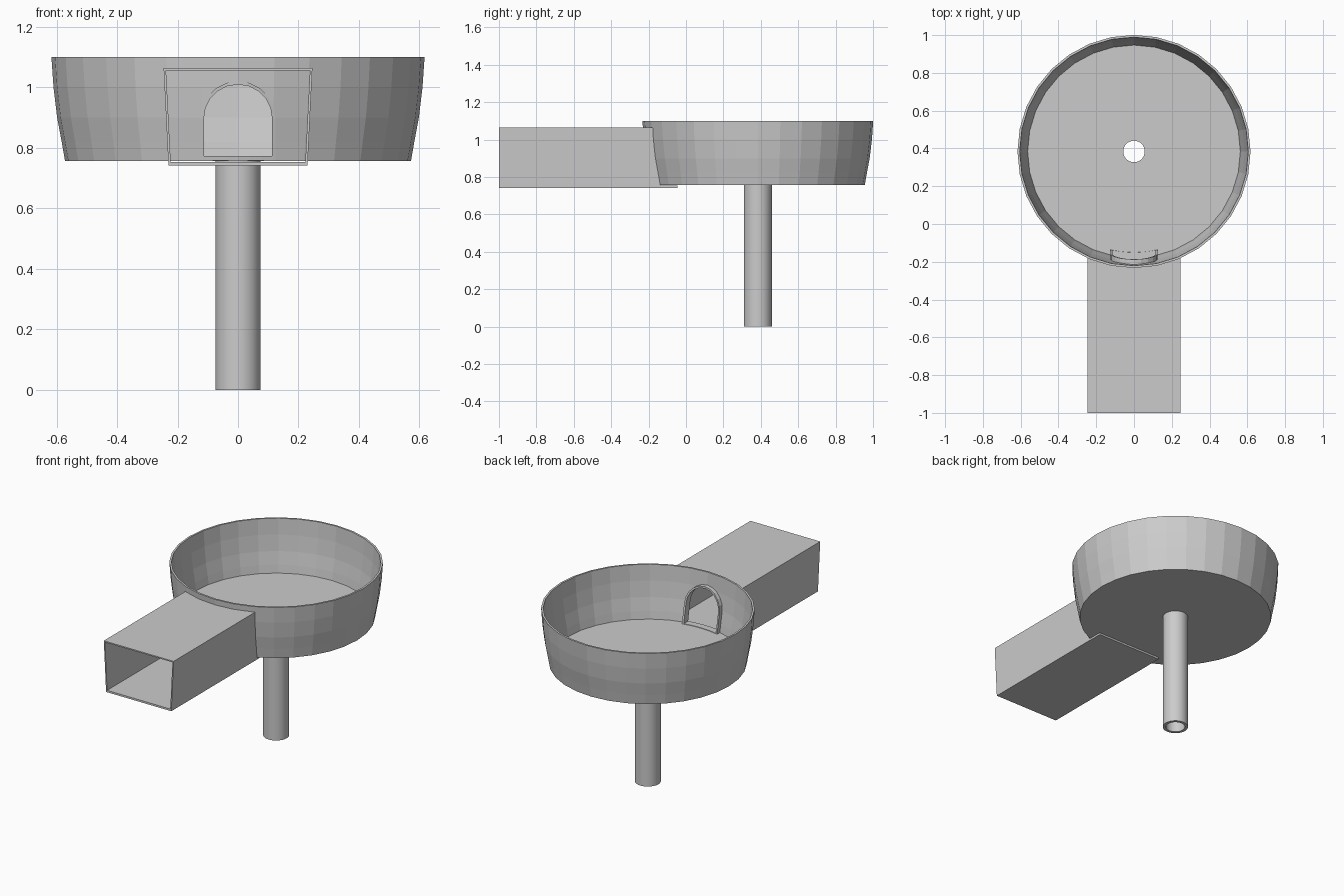
import bpy, bmesh, math

if "Cube" in bpy.data.objects:
    bpy.data.objects.remove(bpy.data.objects["Cube"])

CY = 0.384                      # bowl axis position in y
OUTER = [(0.572, 0.757), (0.583, 0.82), (0.598, 0.90), (0.61, 1.0), (0.617, 1.10)]
WALL = 0.012


def make(name, verts, faces):
    bm = bmesh.new()
    vs = [bm.verts.new(v) for v in verts]
    for f in faces:
        bm.faces.new([vs[i] for i in f])
    bmesh.ops.recalc_face_normals(bm, faces=bm.faces)
    me = bpy.data.meshes.new(name)
    bm.to_mesh(me)
    bm.free()
    ob = bpy.data.objects.new(name, me)
    bpy.context.collection.objects.link(ob)
    return ob


def lathe(name, profile, sides):
    """Revolve a closed (r, z) profile around the bowl axis."""
    n = len(profile)
    verts = [(r * math.cos(2 * math.pi * s / sides), CY + r * math.sin(2 * math.pi * s / sides), z)
             for s in range(sides) for r, z in profile]
    faces = [(s * n + i, s * n + (i + 1) % n,
              (s + 1) % sides * n + (i + 1) % n, (s + 1) % sides * n + i)
             for s in range(sides) for i in range(n)]
    return make(name, verts, faces)


def wall_y(x, z, inset=0.0):
    """y of the bowl's front wall at a given x and z."""
    r = OUTER[0][0]
    for (r0, z0), (r1, z1) in zip(OUTER, OUTER[1:]):
        if z >= z0:
            r = r0 + (r1 - r0) * min((z - z0) / (z1 - z0), 1)
    return CY - math.sqrt((r - inset) ** 2 - x * x)


def tube(name, outer, inner, y0, y1, closed):
    """Sleeve between two (x, z) outlines, its ends given by y functions."""
    n = len(outer)
    verts = []
    for x, z in outer + inner:
        verts += [(x, y0(x, z), z), (x, y1(x, z), z)]
    faces = []
    for i in range(n if closed else n - 1):
        a, b = 2 * i, 2 * ((i + 1) % n)
        c, d = a + 2 * n, b + 2 * n
        faces += [(a, b, b + 1, a + 1), (c, c + 1, d + 1, d),
                  (a, c, d, b), (a + 1, b + 1, d + 1, c + 1)]
    if not closed:
        for a in (0, 2 * (n - 1)):
            faces.append((a, a + 1, a + 2 * n + 1, a + 2 * n))
    return make(name, verts, faces)


def arch(half, base, spring=0.897, seg=10):
    sill = [(-half + 2 * half * i / 6, base) for i in range(7)]
    curve = [(half * math.cos(math.pi * i / seg), spring + half * math.sin(math.pi * i / seg))
             for i in range(seg + 1)]
    return sill + curve


def chute(half_top, half_bottom, top, bottom, steps=4, across=10):
    side = [(half_bottom + (half_top - half_bottom) * i / steps, bottom + (top - bottom) * i / steps)
            for i in range(steps)]
    roof = [(half_top - 2 * half_top * i / across, top) for i in range(across + 1)]
    return side + roof + [(-x, z) for x, z in reversed(side)]


# Bowl with a drain hole in its floor
inner = [(r - WALL, z) for r, z in reversed(OUTER[1:])]
bowl = lathe("bowl", [(0.057, 0.757)] + OUTER + inner + [(0.563, 0.77), (0.057, 0.77)], 32)

# Arched opening in the bowl wall
outline = arch(0.118, 0.772)
n = len(outline)
cutter = make("door_cutter",
              [(x, y, z) for y in (-0.4, -0.08) for x, z in outline],
              [list(range(n)), list(range(n, 2 * n))] +
              [(i, (i + 1) % n, n + (i + 1) % n, n + i) for i in range(n)])
cutter.hide_render = True
mod = bowl.modifiers.new("door", 'BOOLEAN')
mod.operation, mod.solver, mod.object = 'DIFFERENCE', 'EXACT', cutter
bpy.context.view_layer.objects.active = bowl
bpy.ops.object.modifier_apply(modifier="door")
bpy.data.objects.remove(cutter)

# Raised rim around the opening
tube("door_frame", arch(0.124, 0.758), arch(0.113, 0.773),
     lambda x, z: wall_y(x, z) - 0.003, lambda x, z: wall_y(x, z, 0.04), True)

# Drain pipe used as the stand
pipe = lathe("drain_pipe", [(0.075, 0), (0.075, 0.757), (0.057, 0.757), (0.057, 0)], 32)
pipe.data.shade_smooth()
bpy.context.view_layer.objects.active = pipe
pipe.select_set(True)
bpy.ops.object.shade_smooth_by_angle()

# Chute walls and roof, trimmed to the bowl
tube("chute", chute(0.246, 0.23, 1.064, 0.742), chute(0.238, 0.222, 1.056, 0.742),
     lambda x, z: -1.0, lambda x, z: wall_y(x, z, 0.005), False)

# Chute floor, running on under the bowl
tube("chute_floor", [(-0.229, 0.742), (0.229, 0.742)], [(-0.229, 0.754), (0.229, 0.754)],
     lambda x, z: -1.0, lambda x, z: -0.045, False)
